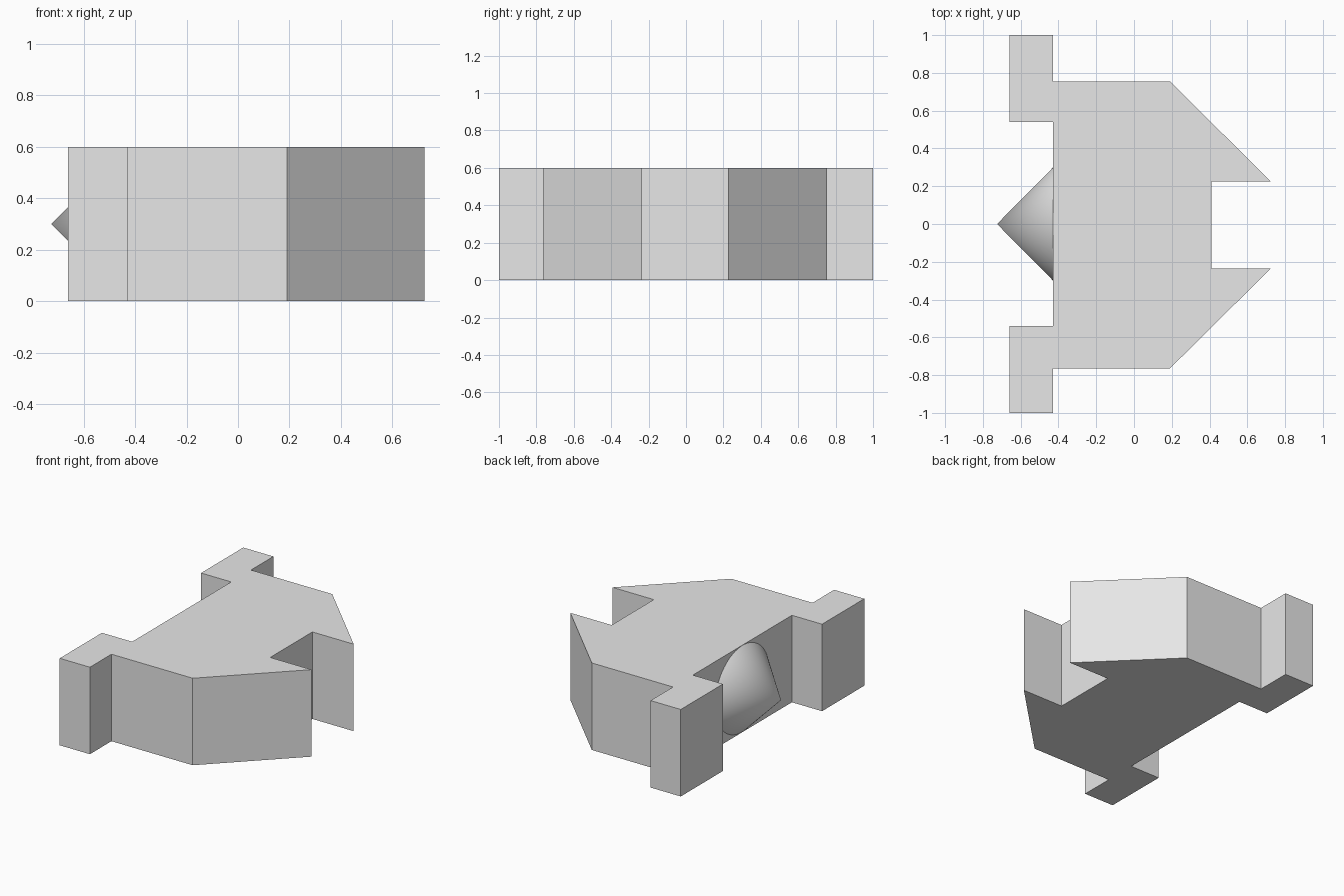
import bpy, bmesh
from math import pi
from mathutils import Matrix

HEIGHT = 0.6
BACK = -0.43

cube = bpy.data.objects.get("Cube")
if cube:
    bpy.data.objects.remove(cube, do_unlink=True)

# Plain grey for every part
grey = bpy.data.materials.new("light grey")
grey.use_nodes = True
colour = (0.8, 0.8, 0.8, 1)
grey.diffuse_color = colour
grey.node_tree.nodes["Principled BSDF"].inputs["Base Color"].default_value = colour


def add_object(name, bm):
    bmesh.ops.recalc_face_normals(bm, faces=bm.faces)
    mesh = bpy.data.meshes.new(name)
    bm.to_mesh(mesh)
    bm.free()
    mesh.materials.append(grey)
    obj = bpy.data.objects.new(name, mesh)
    bpy.context.collection.objects.link(obj)
    return obj


# Body: half outline, mirrored and extruded, with rear lugs and forked prongs
half = [(0.41, 0.23), (0.725, 0.23), (0.19, 0.76), (BACK, 0.76),
        (BACK, 1.0), (-0.66, 1.0), (-0.66, 0.54), (BACK, 0.54)]
shift = -0.005  # the middle sits slightly off centre
outline = half + [(x, -y) for x, y in reversed(half)]
bm = bmesh.new()
verts = [bm.verts.new((x, y if abs(y) == 1 else y + shift * (abs(y) != 0.54), 0))
         for x, y in outline]
base = bm.faces.new(verts)
top = bmesh.ops.extrude_face_region(bm, geom=[base], use_keep_orig=True)["geom"]
bmesh.ops.translate(bm, vec=(0, 0, HEIGHT),
                    verts=[g for g in top if isinstance(g, bmesh.types.BMVert)])
add_object("body", bm)

# Cone: pointed stud on the wall between the lugs
length = 0.295
bm = bmesh.new()
bmesh.ops.create_cone(
    bm, cap_ends=True, segments=96, radius1=0.298, radius2=0, depth=length,
    matrix=Matrix.Translation((BACK - length / 2, 0, HEIGHT / 2))
    @ Matrix.Rotation(-pi / 2, 4, "Y"))
cone = add_object("rear_cone", bm)
bpy.ops.object.select_all(action="DESELECT")
cone.select_set(True)
bpy.context.view_layer.objects.active = cone
bpy.ops.object.shade_smooth_by_angle(angle=pi / 6)
